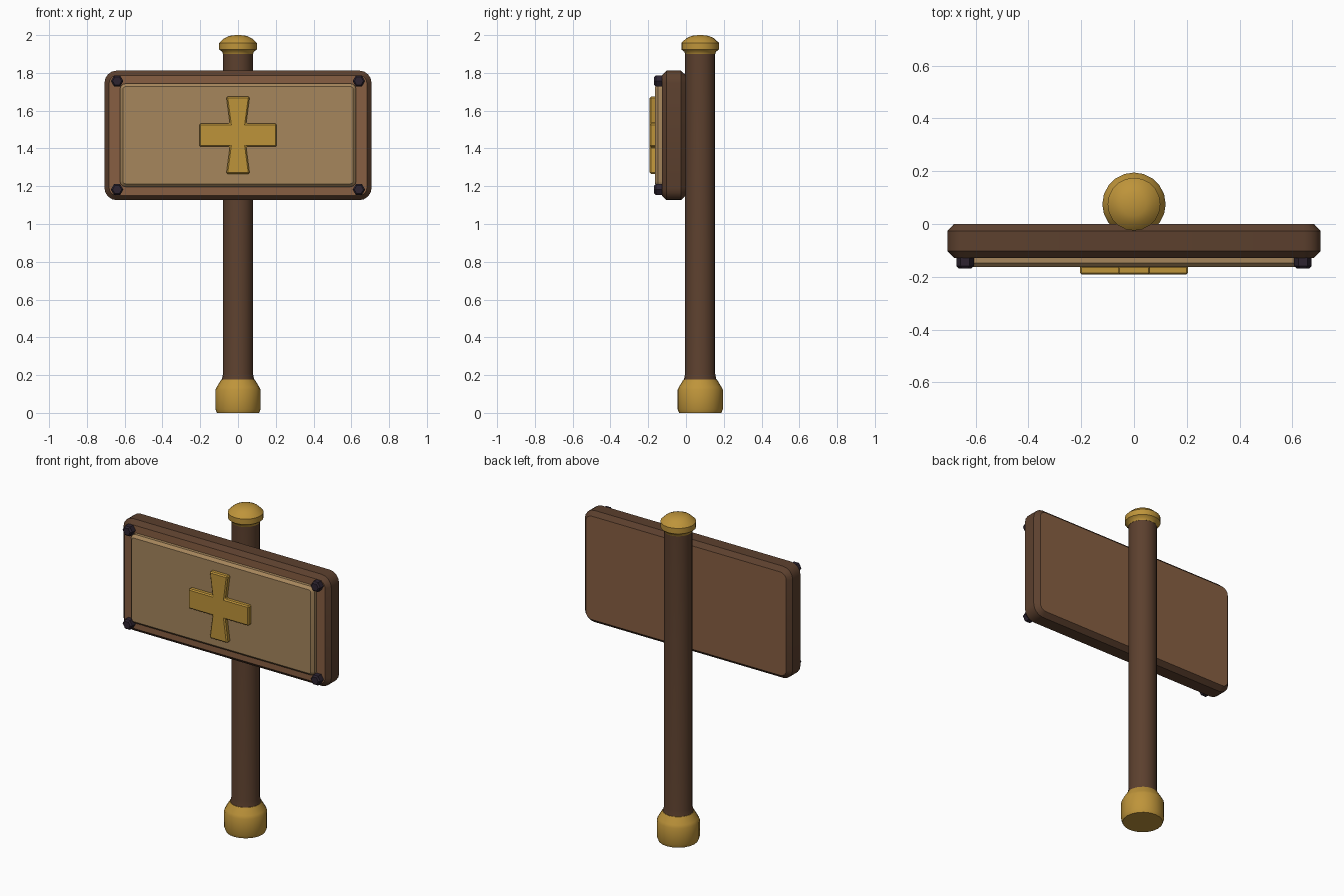
import bpy, bmesh, math

if "Cube" in bpy.data.objects:
    bpy.data.objects.remove(bpy.data.objects["Cube"])


def mat(name, rgb):
    lin = [((c / 255 + 0.055) / 1.055) ** 2.4 for c in rgb]
    m = bpy.data.materials.new(name)
    m.diffuse_color = (*lin, 1)
    m.use_nodes = True
    m.node_tree.nodes["Principled BSDF"].inputs["Base Color"].default_value = m.diffuse_color
    return m


DARK = mat("dark wood", (92, 64, 46))
MID = mat("mid wood", (135, 95, 66))
TAN = mat("tan panel", (166, 134, 92))
GOLD = mat("gold", (190, 148, 58))
IRON = mat("dark iron", (45, 36, 48))


def finish(bm, name, mats, angle=None):
    bmesh.ops.recalc_face_normals(bm, faces=bm.faces)
    me = bpy.data.meshes.new(name)
    bm.to_mesh(me)
    bm.free()
    for m in mats:
        me.materials.append(m)
    ob = bpy.data.objects.new(name, me)
    bpy.context.collection.objects.link(ob)
    if angle:
        bpy.ops.object.select_all(action='DESELECT')
        ob.select_set(True)
        bpy.context.view_layer.objects.active = ob
        bpy.ops.object.shade_smooth_by_angle(angle=math.radians(angle))
    return ob


def loft(name, rings, mats, angle=None, rule=None):
    """Skin a stack of equal-length closed rings and cap both ends."""
    bm = bmesh.new()
    vs = [[bm.verts.new(p) for p in r] for r in rings]
    n = len(vs[0])
    for a, b in zip(vs, vs[1:]):
        for i in range(n):
            bm.faces.new((a[i], a[(i + 1) % n], b[(i + 1) % n], b[i]))
    bm.faces.new(vs[0])
    bm.faces.new(vs[-1])
    bm.normal_update()
    if rule:
        for f in bm.faces:
            f.material_index = rule(f)
    return finish(bm, name, mats, angle)


def turned(name, profile, m, sides=20, angle=35):
    """Round part on the pole axis from (radius, z) pairs."""
    return loft(name, [[(r * math.cos(math.tau * i / sides),
                         0.075 + r * math.sin(math.tau * i / sides), z)
                        for i in range(sides)] for r, z in profile], [m], angle)


def round_rect(hx, hz, zc, rad, y, seg=4):
    pts = []
    for k, (sx, sz) in enumerate(((1, 1), (-1, 1), (-1, -1), (1, -1))):
        for j in range(seg + 1):
            a = math.pi / 2 * (k + j / seg)
            pts.append((sx * (hx - rad) + rad * math.cos(a), y,
                        zc + sz * (hz - rad) + rad * math.sin(a)))
    return pts


# Pole with gold foot and cap
turned("pole", [(0.088, 0.16), (0.085, 0.18), (0.079, 0.21), (0.079, 1.92)], DARK)
turned("pole_foot", [(0.112, 0), (0.12, 0.02), (0.12, 0.122), (0.112, 0.138),
                     (0.088, 0.178)], GOLD)
turned("pole_cap", [(0.08, 1.9), (0.084, 1.912), (0.1, 1.924), (0.1, 1.958),
                    (0.092, 1.966), (0.072, 1.984), (0.045, 1.996), (0.012, 2.0)], GOLD)

# Board: dark chamfered edge, lighter front and back faces
loft("sign_board",
     [round_rect(0.707 - i, 0.343 - i, 1.469, 0.065 - i, y)
      for i, y in ((0.025, 0), (0, -0.027), (0, -0.103), (0.025, -0.128))],
     [DARK, MID], 30, lambda f: 1 if abs(f.normal.y) > 0.95 else 0)

# Raised panel
loft("sign_panel",
     [round_rect(0.625 - i, 0.273 - i, 1.47, 0.03 - i, y)
      for i, y in ((0, -0.12), (0, -0.147), (0.016, -0.163))], [TAN], 30)

# Cross emblem: straight arms sideways, flared arms up and down
quarter = [(0.205, 0.061), (0.043, 0.061), (0.062, 0.205)]
outline = (quarter + [(-x, z) for x, z in reversed(quarter)]
           + [(-x, -z) for x, z in quarter] + [(x, -z) for x, z in reversed(quarter)])
cross = loft("cross_emblem", [[(x, y, 1.47 + z) for x, z in outline]
                              for y in (-0.158, -0.192)], [GOLD])
bev = cross.modifiers.new("edge", 'BEVEL')
bev.width = 0.007
bev.segments = 1

# Hexagonal corner bolts
for sx in (-1, 1):
    for zc in (1.182, 1.757):
        side = "left" if sx < 0 else "right"
        loft(f"bolt_{side}_{'upper' if zc > 1.5 else 'lower'}",
             [[(sx * 0.64 + r * math.cos(math.tau * i / 6), y,
                zc + r * math.sin(math.tau * i / 6)) for i in range(6)]
              for r, y in ((0.033, -0.12), (0.033, -0.16), (0.024, -0.169))], [IRON])
